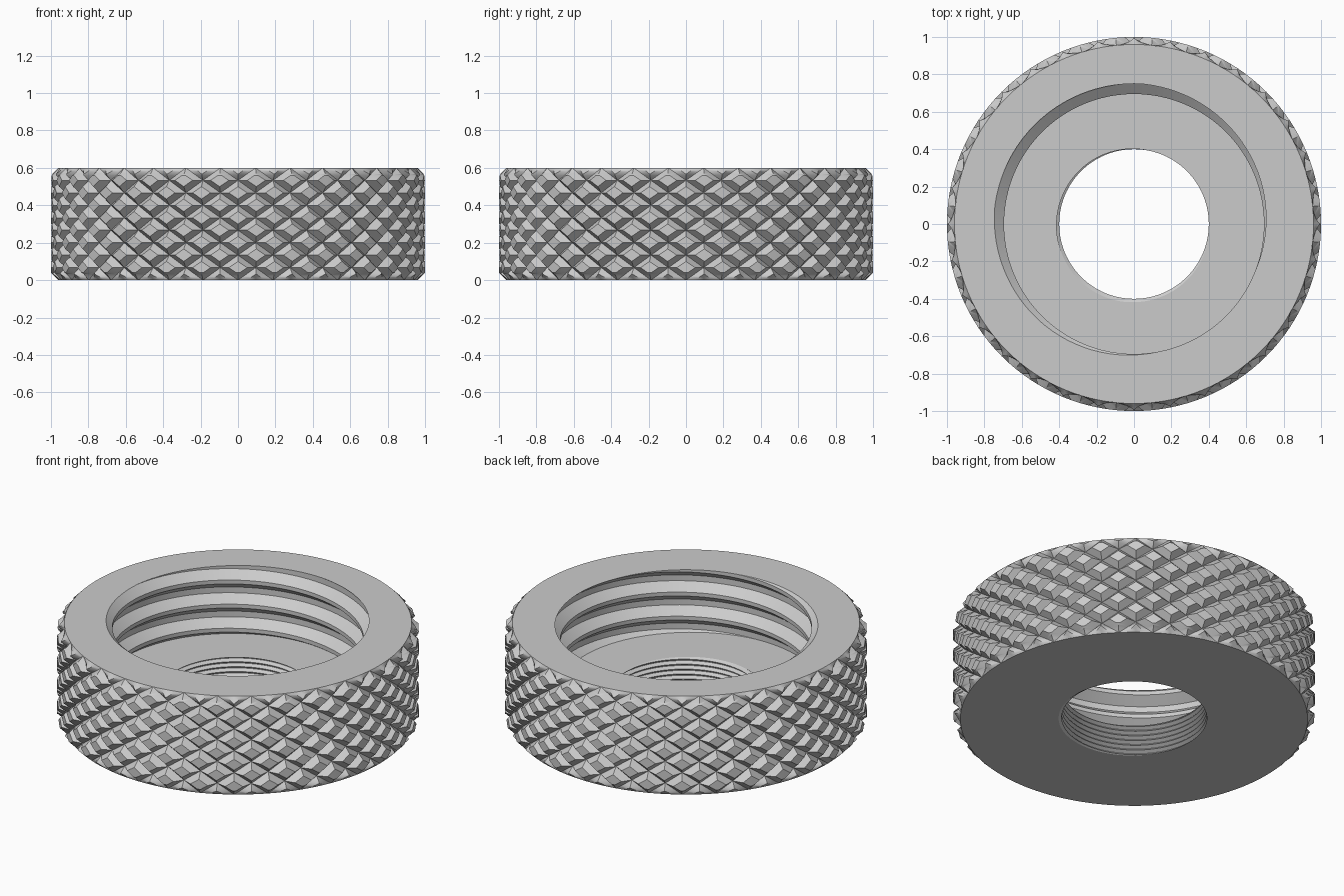
import bpy, bmesh
from math import sin, cos, pi, radians, floor, ceil, hypot
from mathutils import Vector

cube = bpy.data.objects.get("Cube")
if cube:
    bpy.data.objects.remove(cube, do_unlink=True)

HEIGHT, FLOOR = 0.6, 0.2          # overall height, counterbore floor
RADIUS, ROOT = 1.0, 0.96          # knurl crest and groove radius
CHAMFER = RADIUS - ROOT


def polar(r, a, z):
    return Vector((r * cos(a), r * sin(a), z))


def cut(bm, z, **clear):
    geom = bm.verts[:] + bm.edges[:] + bm.faces[:]
    bmesh.ops.bisect_plane(bm, geom=geom, dist=1e-6, plane_co=(0, 0, z),
                           plane_no=(0, 0, 1), **clear)


def trim(bm, low, high):
    bmesh.ops.remove_doubles(bm, verts=bm.verts[:], dist=1e-5)
    cut(bm, low, clear_inner=True)
    cut(bm, high, clear_outer=True)
    bmesh.ops.remove_doubles(bm, verts=bm.verts[:], dist=1e-5)


def add_to(main, part):
    mesh = bpy.data.meshes.new("part")
    part.to_mesh(mesh)
    part.free()
    main.from_mesh(mesh)
    bpy.data.meshes.remove(mesh)


def knurl(columns=32, pitch=2 / 15, inner=0.5):
    """Raised diamonds between two crossing families of V grooves."""
    bm = bmesh.new()
    step = pi / columns
    for row in range(-1, ceil(2 * HEIGHT / pitch) + 2):
        for col in range(columns):
            a = (2 * col + row % 2) * step - pi / 2
            z = (row + 1) * pitch / 2
            dirs = ((1, 0), (0, 1), (-1, 0), (0, -1))
            low = [bm.verts.new(polar(ROOT, a + u * step, z + v * pitch / 2))
                   for u, v in dirs]
            top = [bm.verts.new(polar(RADIUS, a + u * step * inner,
                                      z + v * pitch / 2 * inner))
                   for u, v in dirs]
            for i in range(4):
                j = (i + 1) % 4
                bm.faces.new((low[i], low[j], top[j], top[i]))
            bm.faces.new((top[0], top[1], top[3]))
            bm.faces.new((top[1], top[2], top[3]))
    trim(bm, 0, HEIGHT)
    # chamfered rims
    for k in range(1, 5):
        cut(bm, k * CHAMFER / 4)
        cut(bm, HEIGHT - k * CHAMFER / 4)
    for v in bm.verts:
        limit = ROOT + min(v.co.z, HEIGHT - v.co.z)
        r = hypot(v.co.x, v.co.y)
        if r > limit:
            v.co.x *= limit / r
            v.co.y *= limit / r
    return bm


def thread(minor, major, pitch, root, crest, start, low, high, n=96):
    """Helical internal thread swept from a trapezoid, trimmed to a height."""
    profile = ((major, -root), (major, root), (minor, 0.5 - crest),
               (minor, 0.5 + crest), (major, 1 - root))
    bm = bmesh.new()
    previous = None
    first = floor((low - start) / pitch - 2) * n
    last = ceil((high - start) / pitch + 2) * n
    for i in range(first, last + 1):
        ring = [bm.verts.new(polar(r, 2 * pi * i / n,
                                   start + pitch * (i / n + f)))
                for r, f in profile]
        if previous:
            for j in range(len(ring) - 1):
                bm.faces.new((previous[j], previous[j + 1],
                              ring[j + 1], ring[j]))
        previous = ring
    trim(bm, low, high)
    return bm


# Outer grip, wide upper thread, fine lower thread
body = bmesh.new()
add_to(body, knurl())
big_pitch = 0.147
add_to(body, thread(0.695, 0.75, big_pitch, 0.12, 0.08,
                    HEIGHT - big_pitch * 130 / 360, FLOOR, HEIGHT))
add_to(body, thread(0.4, 0.42, 0.03, 0.05, 0.05, 0, 0, FLOOR))

# Flat rings: bottom, counterbore floor, top
for level, up in ((0, -1), (FLOOR, 1), (HEIGHT, 1)):
    rim = [e for e in body.edges if e.is_boundary
           and all(abs(v.co.z - level) < 1e-4 for v in e.verts)]
    bmesh.ops.triangle_fill(body, edges=rim, use_beauty=True,
                            normal=(0, 0, up))
bmesh.ops.recalc_face_normals(body, faces=body.faces[:])

mesh = bpy.data.meshes.new("knurled_ring")
body.to_mesh(mesh)
body.free()
ring = bpy.data.objects.new("knurled_ring", mesh)
bpy.context.collection.objects.link(ring)

# Plain grey
grey = bpy.data.materials.new("plain_grey")
grey.use_nodes = True
colour = (0.6, 0.6, 0.6, 1)
grey.diffuse_color = colour
shader = next(n for n in grey.node_tree.nodes if n.type == 'BSDF_PRINCIPLED')
shader.inputs["Base Color"].default_value = colour
mesh.materials.append(grey)

bpy.ops.object.select_all(action='DESELECT')
ring.select_set(True)
bpy.context.view_layer.objects.active = ring
bpy.ops.object.shade_smooth_by_angle(angle=radians(30))
